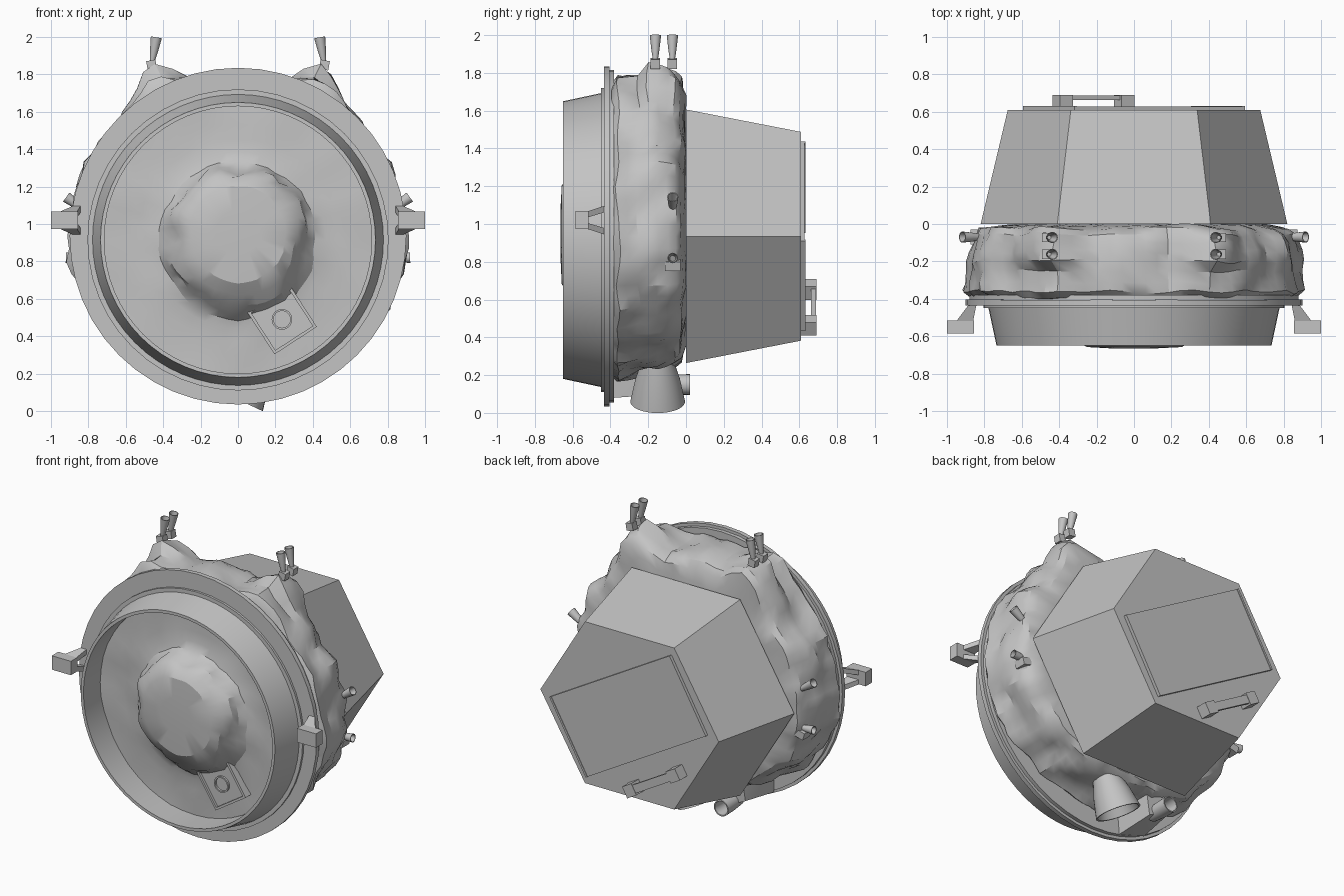
import bpy, bmesh, math
from math import cos, sin, pi, radians, exp
from mathutils import Vector, Matrix, noise

if "Cube" in bpy.data.objects:
    bpy.data.objects.remove(bpy.data.objects["Cube"], do_unlink=True)

MID = Vector((0, 0, 0.935))      # centre of the hull and flange
LOW = Vector((0, 0, 0.915))      # centre of the skirt, slightly lower
Y = Vector((0, 1, 0))

grey = bpy.data.materials.new("light grey")
grey.use_nodes = True
COLOUR = (0.55, 0.55, 0.55, 1)
grey.diffuse_color = COLOUR
for node in grey.node_tree.nodes:
    if node.type == 'BSDF_PRINCIPLED':
        node.inputs["Base Color"].default_value = COLOUR


def finish(name, bm, angle=30):
    bmesh.ops.remove_doubles(bm, verts=bm.verts, dist=0.0001)
    bmesh.ops.recalc_face_normals(bm, faces=bm.faces)
    mesh = bpy.data.meshes.new(name)
    bm.to_mesh(mesh)
    bm.free()
    ob = bpy.data.objects.new(name, mesh)
    bpy.context.collection.objects.link(ob)
    mesh.materials.append(grey)
    bpy.ops.object.select_all(action='DESELECT')
    ob.select_set(True)
    bpy.context.view_layer.objects.active = ob
    bpy.ops.object.shade_smooth_by_angle(angle=radians(angle))
    return ob


def lathe(name, profile, n=48, centre=MID, axis=Y, closed=False, warp=None, angle=30):
    """Revolve (radius, height) points round an axis; warp may bend (r, h, angle)."""
    turn = Vector((0, 0, 1)).rotation_difference(Vector(axis).normalized())
    bm = bmesh.new()
    rings = []
    for r, h in profile:
        ring = []
        for i in range(n):
            a = 2 * pi * i / n
            rr, hh = warp(r, h, a) if warp else (r, h)
            ring.append(bm.verts.new(Vector(centre) + turn @ Vector((rr * cos(a), -rr * sin(a), hh))))
        rings.append(ring)
    pairs = list(zip(rings, rings[1:]))
    if closed:
        pairs.append((rings[-1], rings[0]))
    else:
        for end in (rings[0], rings[-1]):
            bm.faces.new(end)
    for p, q in pairs:
        for i in range(n):
            j = (i + 1) % n
            bm.faces.new((p[i], p[j], q[j], q[i]))
    return finish(name, bm, angle)


def box(name, centre, size, roll=0):
    bm = bmesh.new()
    bmesh.ops.create_cube(bm, size=1)
    move = Matrix.Translation(centre) @ Matrix.Rotation(radians(roll), 4, 'Y') @ Matrix.Diagonal((*size, 1))
    bm.transform(move)
    return finish(name, bm)


def hull(name, points):
    bm = bmesh.new()
    for p in points:
        bm.verts.new(p)
    bmesh.ops.convex_hull(bm, input=bm.verts)
    return finish(name, bm)


def nozzle(name, base, direction, length, r0, r1, n=16, wall=0.85):
    """Hollow bell that opens at its far end."""
    profile = [(0.0, 0), (r0, 0), ((r0 + r1) * 0.53, length * 0.5), (r1, length),
               (r1 * wall, length), (r0 * wall, length * 0.3), (0.0, length * 0.3)]
    return lathe(name, profile, n, base, direction, closed=True)


def crinkle(r, h, a, scale):
    """Broad noise plus ridged fine noise."""
    p = Vector((r * cos(a), h, r * sin(a))) * scale
    return noise.noise(p) + 0.6 * (0.3 - abs(noise.noise(p * 2.1)))


# Hexagonal rear hull, a little flatter than regular
hexa = lathe("rear_hull", [(0.82, 0), (0.675, 0.61)], 6, angle=10)
for v in hexa.data.vertices:
    v.co.z = MID.z + (v.co.z - MID.z) * 0.945


# Crumpled blanket round the middle, with two raised shoulders at the top
def blanket_shape(r, h, a):
    s = sin(a)
    sag = 0.165 if h < -0.22 else 0.19
    k = 1 - (sag if s < 0 else 0.05) * s * s
    ear = 0
    if h < -0.005:
        for side in (radians(63), radians(117)):
            outer = (a - side) * (1 if side > pi / 2 else -1) > 0
            width = radians(14 if outer else 8)
            depth = 1 if h > -0.24 else 0.5
            ear += 0.15 * depth * exp(-((a - side) / width) ** 2)
    c = crinkle(r, h, a, 6.5)
    return r * k + ear + 0.045 * c, h + 0.02 * noise.noise(Vector((r * cos(a) * 6, h * 9, r * sin(a) * 6)))


blanket = [(0.6, -0.4), (0.86, -0.395), (0.9, -0.36), (0.89, -0.31), (0.88, -0.25), (0.885, -0.2),
           (0.88, -0.15), (0.87, -0.1), (0.85, -0.055), (0.815, -0.025), (0.72, -0.01), (0.55, 0.0)]
lathe("blanket", blanket, 84, warp=blanket_shape, angle=30)

# Front flange and the open conical skirt
lathe("flange", [(0.7, -0.435), (0.9, -0.435), (0.9, -0.405), (0.88, -0.405), (0.88, -0.38), (0.7, -0.38)], closed=True)
lathe("flange_step", [(0.7, -0.45), (0.805, -0.45), (0.805, -0.43), (0.7, -0.43)], centre=LOW, closed=True)
lathe("skirt", [(0.78, -0.44), (0.735, -0.65), (0.715, -0.65), (0.72, -0.44)], 64, LOW, closed=True)


# Crumpled foil inside the skirt, rising to a flat-topped bulge
def foil_shape(r, h, a):
    c = crinkle(r, h, a, 6)
    slope = exp(-((r - 0.36) / 0.06) ** 2)
    return r + 0.06 * c * slope + 0.02 * c * (0.1 < r < 0.3), h + 0.012 * c * (r > 0.3)


foil = [(0.718, -0.43), (0.718, -0.462), (0.62, -0.464), (0.54, -0.467), (0.47, -0.472), (0.42, -0.485),
        (0.385, -0.525), (0.35, -0.58), (0.315, -0.622), (0.255, -0.658), (0.12, -0.665)]
bulge = lathe("front_foil", foil, 48, LOW, warp=foil_shape, angle=28)
for v in bulge.data.vertices:
    v.co.z += 0.035 * max(0, min(1, (-0.48 - v.co.y) / 0.15))

# Tilted sensor box in front of the foil
SENSOR = Vector((0.235, 0, 0.49))
tilt = Matrix.Rotation(radians(-33), 3, 'Y')
box("sensor_box", SENSOR + Vector((0, -0.45, 0)), (0.25, 0.11, 0.25), -33)
for i in range(4):
    offset = tilt @ Matrix.Rotation(i * pi / 2, 3, 'Y') @ Vector((0, 0, 0.127))
    box("sensor_rim", SENSOR + offset + Vector((0, -0.46, 0)), (0.27, 0.12, 0.016), -33 + 90 * i)
lathe("sensor_lens", [(0.055, 0), (0.055, 0.015), (0.045, 0.015), (0.045, 0)], 24,
      SENSOR + Vector((0, -0.503, 0)), -Y, closed=True)

# Hatch on the rear face, with a strip along each short edge
lean = Matrix.Rotation(radians(30), 3, 'Y')
box("hatch", MID + Vector((0, 0.617, 0)), (1.05, 0.022, 0.55), 30)
for x in (-0.518, 0.518):
    box("hatch_strip", MID + lean @ Vector((x, 0.621, 0)), (0.014, 0.022, 0.55), 30)

# Grab handle below the hatch
for x in (-0.19, 0.19):
    box("handle_foot", MID + lean @ Vector((x, 0.645, -0.435)), (0.08, 0.09, 0.08), 30)
box("handle_bar", MID + lean @ Vector((0, 0.675, -0.435)), (0.36, 0.025, 0.055), 30)

for side in (-1, 1):
    # Latch arms on the flange
    box("latch_block", (side * 0.928, -0.55, 1.02), (0.144, 0.07, 0.095))
    for up in (-1, 1):
        near = [(side * x, -0.52, 1.02 + up * z) for x in (0.86, 0.95) for z in (0.015, 0.047)]
        far = [(side * x, -0.42, 1.02 + up * z) for x in (0.84, 0.875) for z in (0.045, 0.08)]
        hull("latch_strut", near + far)

    # Paired thrusters on the shoulders
    for y in (-0.162, -0.072):
        box("top_thruster_mount", (side * 0.462, y, 1.85), (0.05, 0.05, 0.05), side * 10)
        nozzle("top_thruster", (side * 0.46, y, 1.86), (side * -0.17, 0, 1), 0.14, 0.012, 0.03)

    # Small thrusters on the flanks
    nozzle("upper_side_thruster", (side * 0.82, -0.07, 1.075), (side, 0, 0.7), 0.12, 0.016, 0.03)
    nozzle("lower_side_thruster", (side * 0.82, -0.07, 0.815), (side, 0, 0.05), 0.1, 0.016, 0.028)
    box("side_thruster_mount", (side * 0.83, -0.07, 0.785), (0.08, 0.08, 0.05), side * 15)

# Main engine bell underneath, leaning sideways
nozzle("main_engine", (0.107, -0.15, 0.287), (-0.42, 0, -0.9), 0.25, 0.08, 0.145, 32, 0.92)

# Secondary nozzle facing back, in its housing
nozzle("rear_nozzle", (-0.28, -0.16, 0.15), Y, 0.18, 0.045, 0.055, 20)
hull("nozzle_housing", [(x, y, z) for x, y, z in (
    (-0.4, -0.38, 0.14), (-0.2, -0.38, 0.08), (-0.38, -0.1, 0.18), (-0.21, -0.1, 0.1),
    (-0.36, -0.1, 0.3), (-0.18, -0.1, 0.3), (-0.4, -0.38, 0.3), (-0.18, -0.38, 0.3))])
